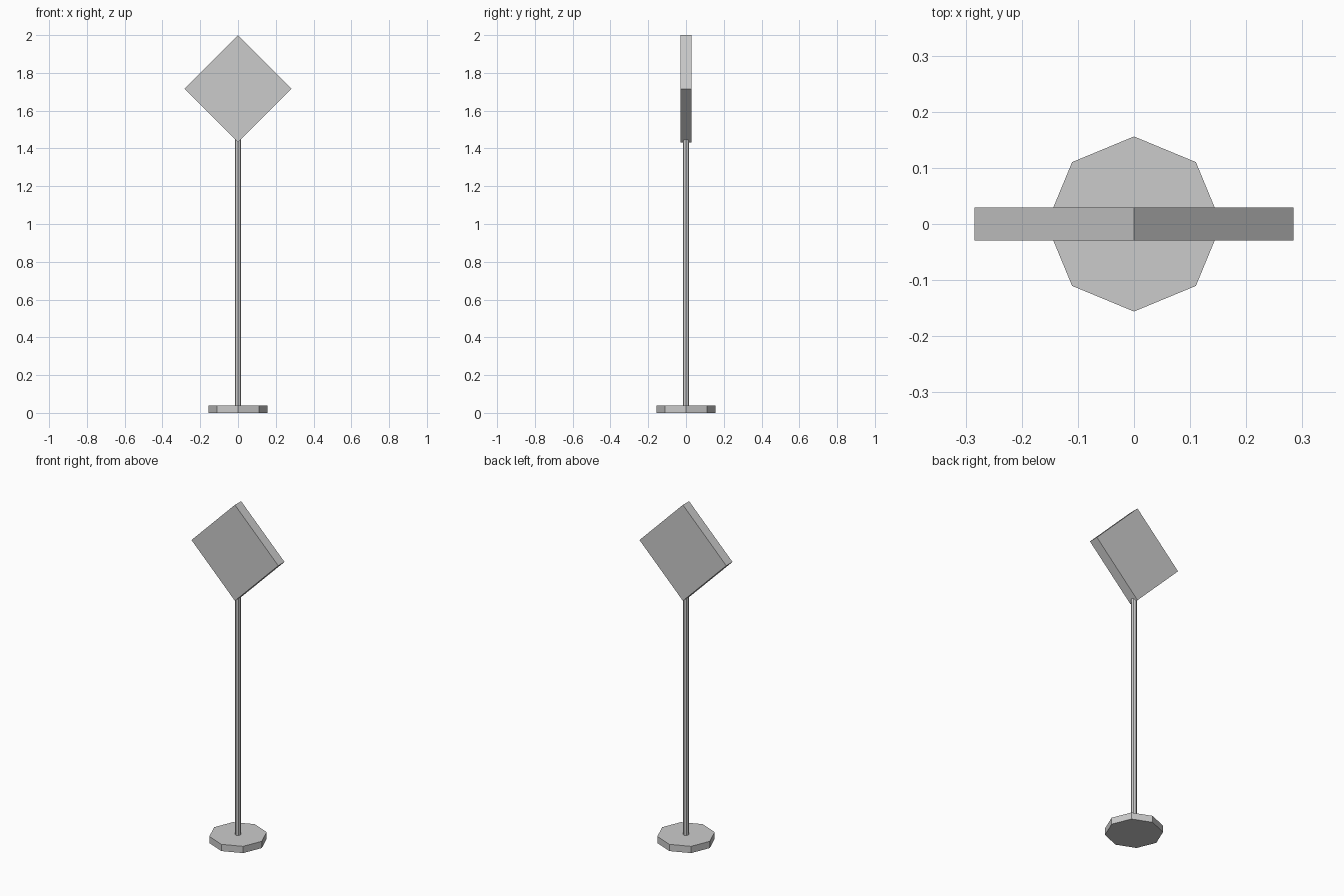
import bpy
from math import radians

if "Cube" in bpy.data.objects:
    bpy.data.objects.remove(bpy.data.objects["Cube"])


def prism(name, radius, z0, z1):
    """Upright eight-sided prism with corners on the x and y axes."""
    bpy.ops.mesh.primitive_cylinder_add(vertices=8, radius=radius, depth=z1 - z0,
                                        location=(0, 0, (z0 + z1) / 2))
    bpy.context.object.name = name


# Octagonal foot and thin post
prism("base", 0.156, 0, 0.04)
prism("post", 0.017, 0.04, 1.45)

# Square sign board standing on its corner
half_diagonal = 0.284
side = half_diagonal * 2 ** 0.5
bpy.ops.mesh.primitive_cube_add(size=1, location=(0, 0, 2 - half_diagonal),
                                rotation=(0, radians(45), 0))
board = bpy.context.object
board.name = "sign_board"
board.scale = (side, 0.058, side)
